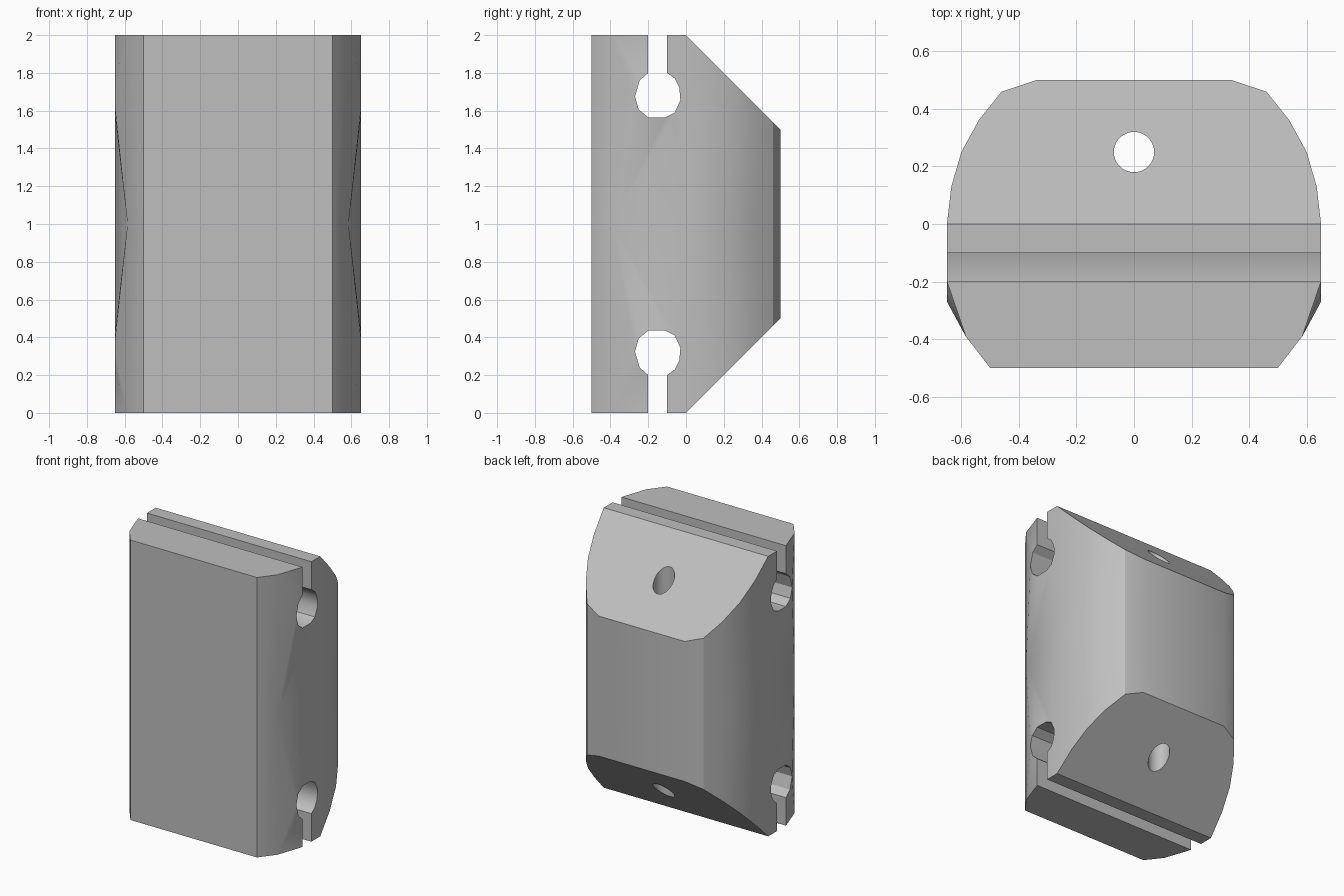
import bpy, bmesh, math

cube = bpy.data.objects.get("Cube")
if cube:
    bpy.data.objects.remove(cube, do_unlink=True)

grey = bpy.data.materials.new("light grey")
grey.use_nodes = True
grey.diffuse_color = (0.52, 0.52, 0.52, 1)
grey.node_tree.nodes["Principled BSDF"].inputs["Base Color"].default_value = (0.52, 0.52, 0.52, 1)

W = 0.65   # half width of the block
bm = bmesh.new()


def face(*points):
    bm.faces.new([bm.verts.new(p) for p in points])


def fan(hub, rim):
    for a, b in zip(rim, rim[1:]):
        face(hub, a, b)


def walls(path, height):
    """Upright strip along a plan path, from the middle height upwards."""
    for (x0, y0), (x1, y1) in zip(path, path[1:]):
        face((x0, y0, 0), (x1, y1, 0), (x1, y1, height(y1)), (x0, y0, height(y0)))


# One quarter of the block is built, then mirrored in x and z
# Front panel with its chamfered corner
front = [(0, -0.5), (0.5, -0.5), (0.585, -0.39)]
walls(front, lambda y: 1)
face(*[(x, y, 1) for x, y in front], (W, -0.2, 1), (0, -0.2, 1))

# Keyhole slot running across the full width
slot = [(-0.2, 1), (-0.2, 0.8), (-0.245, 0.76), (-0.27, 0.675), (-0.25, 0.605),
        (-0.2, 0.565), (-0.11, 0.565), (-0.06, 0.59), (-0.03, 0.655),
        (-0.035, 0.72), (-0.06, 0.77), (-0.1, 0.8), (-0.1, 1)]
rim = [(W, y, z) for y, z in slot]
for a, b in zip(rim, rim[1:]):
    face(a, b, (0, *b[1:]), (0, *a[1:]))

# Faceted side around the slot opening
corner, middle = (0.585, -0.39, 1), (0.585, -0.39, 0)
back_low, back_high = (W, 0, 0), (W, 0, 1)
fan(corner, rim[:4] + [middle])
fan(middle, rim[3:8] + [back_low])
fan(back_low, rim[7:9] + [back_high])
fan(back_high, rim[8:])

# Flat lip behind the slot
face((0, -0.1, 1), (W, -0.1, 1), back_high, (0, 0, 1))

# Rounded back with sloping ends
back = [(W, 0), (0.635, 0.13), (0.6, 0.25), (0.54, 0.36), (0.46, 0.46), (0.34, 0.5), (0, 0.5)]
walls(back, lambda y: 1 - y)
face((0, 0, 1), *[(x, y, 1 - y) for x, y in back])

bmesh.ops.remove_doubles(bm, verts=bm.verts[:], dist=0.0005)
for axis in "XZ":
    bmesh.ops.mirror(bm, geom=bm.verts[:] + bm.edges[:] + bm.faces[:], axis=axis, merge_dist=0.0005)
    bmesh.ops.remove_doubles(bm, verts=bm.verts[:], dist=0.0005)
bmesh.ops.recalc_face_normals(bm, faces=bm.faces[:])
bmesh.ops.translate(bm, verts=bm.verts[:], vec=(0, 0, 1))

mesh = bpy.data.meshes.new("clamp_block")
bm.to_mesh(mesh)
bm.free()
mesh.materials.append(grey)
block = bpy.data.objects.new("clamp_block", mesh)
bpy.context.collection.objects.link(block)

# Vertical bore through the back
bpy.ops.mesh.primitive_cylinder_add(vertices=32, radius=0.07, depth=3, location=(0, 0.25, 1))
drill = bpy.context.object
drill.name = "bore_cutter"
drill.data.materials.append(grey)
drill.hide_render = True
cut = block.modifiers.new("bore", "BOOLEAN")
cut.operation = "DIFFERENCE"
cut.solver = "EXACT"
cut.object = drill

bpy.ops.object.select_all(action="DESELECT")
block.select_set(True)
bpy.context.view_layer.objects.active = block
bpy.ops.object.modifier_apply(modifier=cut.name)
bpy.data.objects.remove(drill, do_unlink=True)
bpy.ops.object.shade_smooth_by_angle(angle=math.radians(30))
